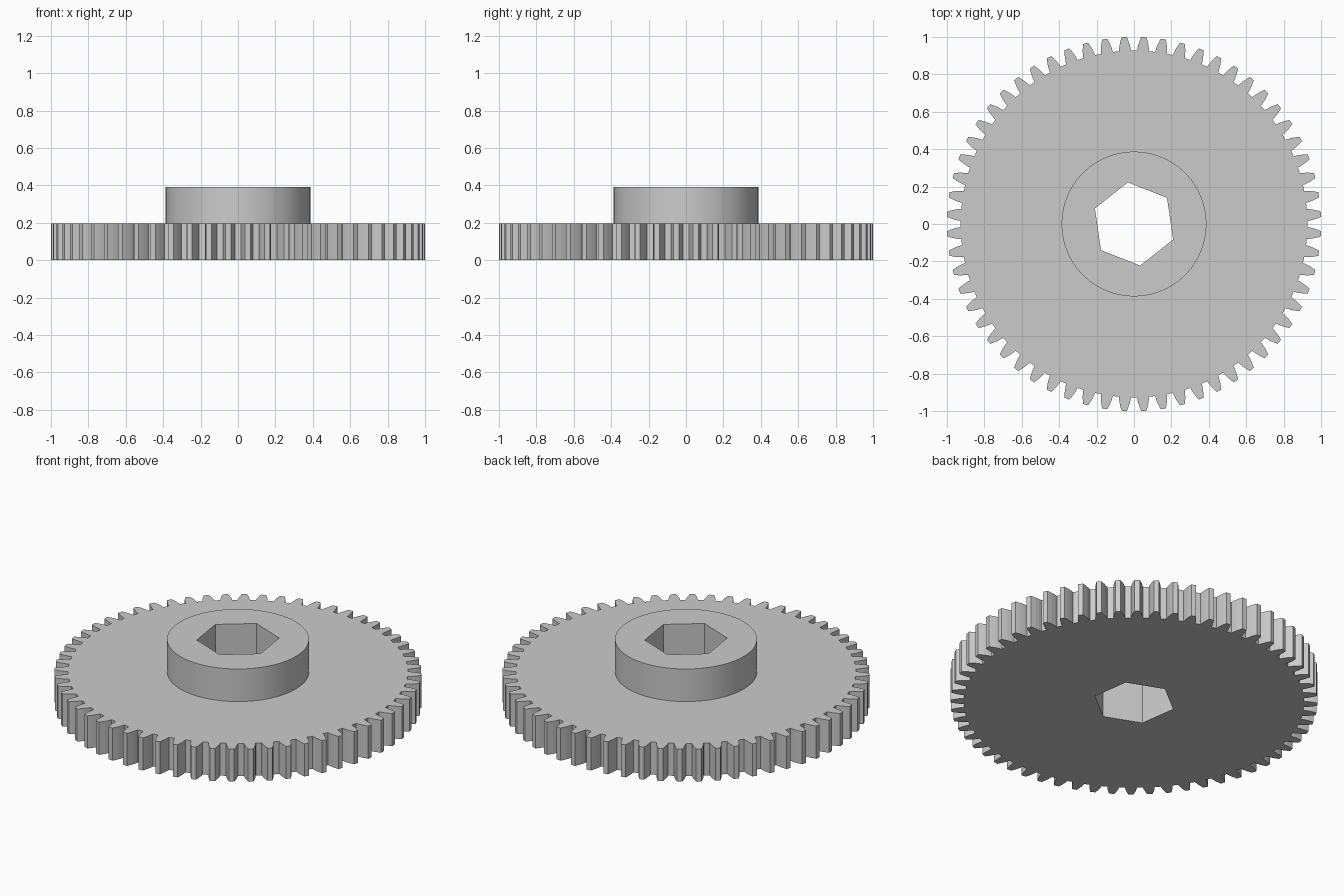
import bpy, bmesh
from math import sin, cos, pi, radians

TEETH = 60
GEAR_TOP, HUB_TOP = 0.196, 0.392
# Tooth flank: (radius, half tooth angle in degrees), root to tip
FLANK = [(0.927, 2.0), (0.945, 1.82), (0.968, 1.47), (0.985, 1.13), (1.0005, 0.8)]

cube = bpy.data.objects.get("Cube")
if cube:
    bpy.data.objects.remove(cube, do_unlink=True)

grey = bpy.data.materials.new("grey")
grey.use_nodes = True
colour = (0.6, 0.6, 0.6, 1)
grey.diffuse_color = colour
grey.node_tree.nodes["Principled BSDF"].inputs["Base Color"].default_value = colour


def polar(r, a):
    return (r * cos(a), r * sin(a))


def ring(r, sides, start=0.0):
    return [polar(r, start + 2 * pi * i / sides) for i in range(sides)]


def gear_outline():
    pts = []
    for i in range(TEETH):
        mid = 2 * pi * (i + 0.5) / TEETH
        pts += [polar(r, mid - radians(h)) for r, h in FLANK]
        pts += [polar(r, mid + radians(h)) for r, h in reversed(FLANK)]
    return pts


def plate(name, loops, bottom, top):
    """Fill outer and hole outlines as a sheet, then thicken it downwards."""
    bm = bmesh.new()
    edges = []
    for loop in loops:
        vs = [bm.verts.new((x, y, top)) for x, y in loop]
        edges += [bm.edges.new((vs[i - 1], vs[i])) for i in range(len(vs))]
    bmesh.ops.triangle_fill(bm, edges=edges, use_beauty=True, normal=(0, 0, 1))
    bm.normal_update()
    for f in bm.faces:
        if f.normal.z < 0:
            f.normal_flip()
    mesh = bpy.data.meshes.new(name)
    bm.to_mesh(mesh)
    bm.free()
    mesh.materials.append(grey)
    obj = bpy.data.objects.new(name, mesh)
    bpy.context.collection.objects.link(obj)
    thick = obj.modifiers.new("thickness", 'SOLIDIFY')
    thick.thickness = top - bottom
    thick.offset = -1
    bpy.ops.object.select_all(action='DESELECT')
    obj.select_set(True)
    bpy.context.view_layer.objects.active = obj
    bpy.ops.object.modifier_apply(modifier=thick.name)
    return obj


# Hexagonal bore shared by the toothed wheel and the hub
bore = ring(0.225, 6, radians(38.3))
plate("toothed_wheel", [gear_outline(), bore], 0, GEAR_TOP)

# Raised round hub, smooth around its wall
plate("hub", [ring(0.387, 96), bore], GEAR_TOP, HUB_TOP)
bpy.ops.object.shade_smooth_by_angle(angle=radians(30))
